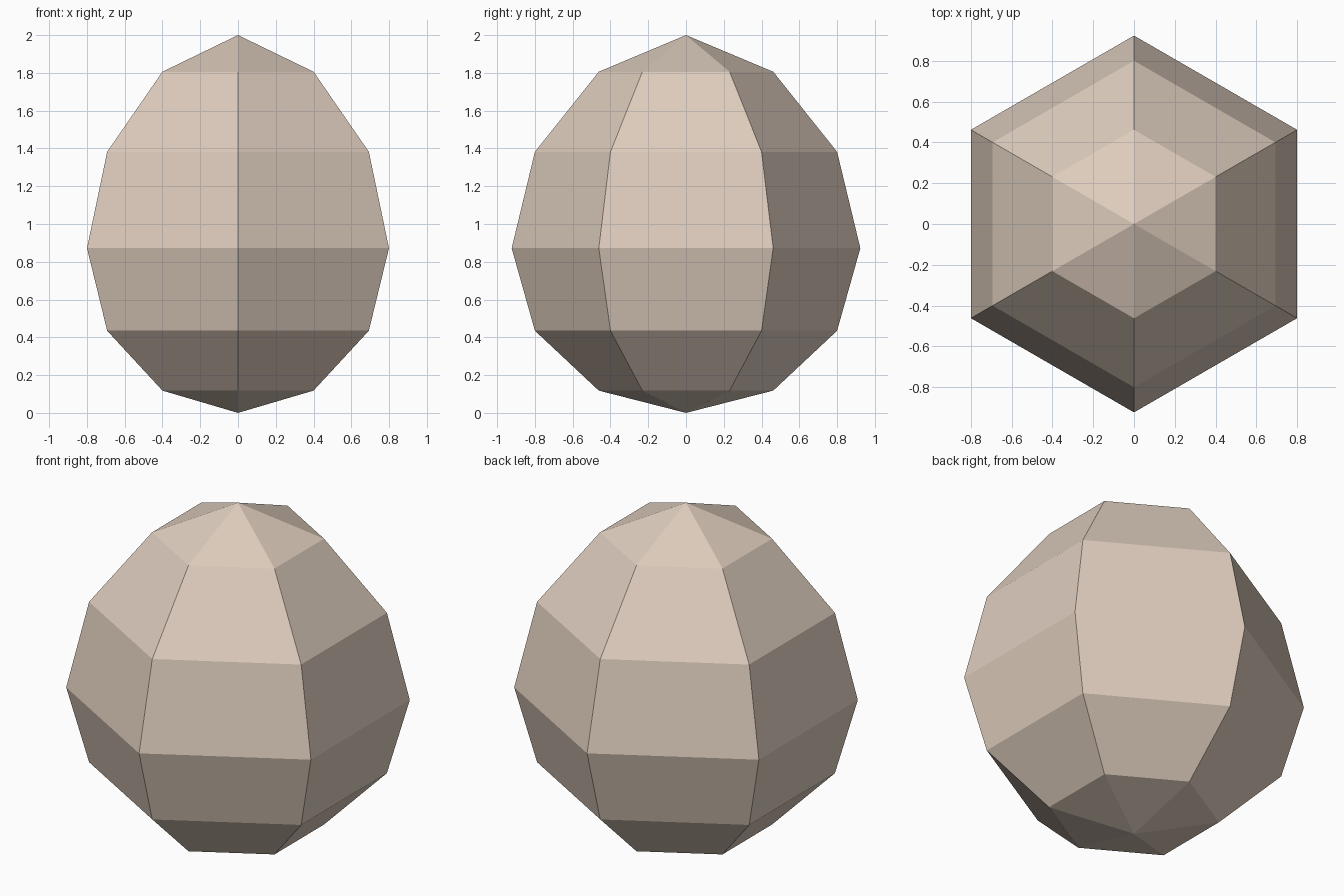
import bpy, bmesh, math

if "Cube" in bpy.data.objects:
    bpy.data.objects.remove(bpy.data.objects["Cube"])

SIDES = 6
# (radius, height) rings of the egg, between the two pole points
RINGS = [(0.462, 0.118), (0.80, 0.435), (0.923, 0.872), (0.80, 1.382), (0.462, 1.806)]

shell = bpy.data.materials.new("eggshell_beige")
shell.diffuse_color = (0.73, 0.61, 0.51, 1)
shell.use_nodes = True
shell.node_tree.nodes["Principled BSDF"].inputs["Base Color"].default_value = shell.diffuse_color

# Egg: hexagonal rings with a corner facing the front, closed by fans at both poles
bm = bmesh.new()
bottom = bm.verts.new((0, 0, 0))
top = bm.verts.new((0, 0, 2))
loops = []
for r, z in RINGS:
    angles = [math.pi / 2 + i * math.tau / SIDES for i in range(SIDES)]
    loops.append([bm.verts.new((r * math.cos(a), r * math.sin(a), z)) for a in angles])

for i in range(SIDES):
    j = (i + 1) % SIDES
    bm.faces.new((bottom, loops[0][j], loops[0][i]))
    for low, high in zip(loops, loops[1:]):
        bm.faces.new((low[i], low[j], high[j], high[i]))
    bm.faces.new((loops[-1][i], loops[-1][j], top))

mesh = bpy.data.meshes.new("egg")
bm.to_mesh(mesh)
bm.free()
mesh.materials.append(shell)
egg = bpy.data.objects.new("egg", mesh)
bpy.context.collection.objects.link(egg)
